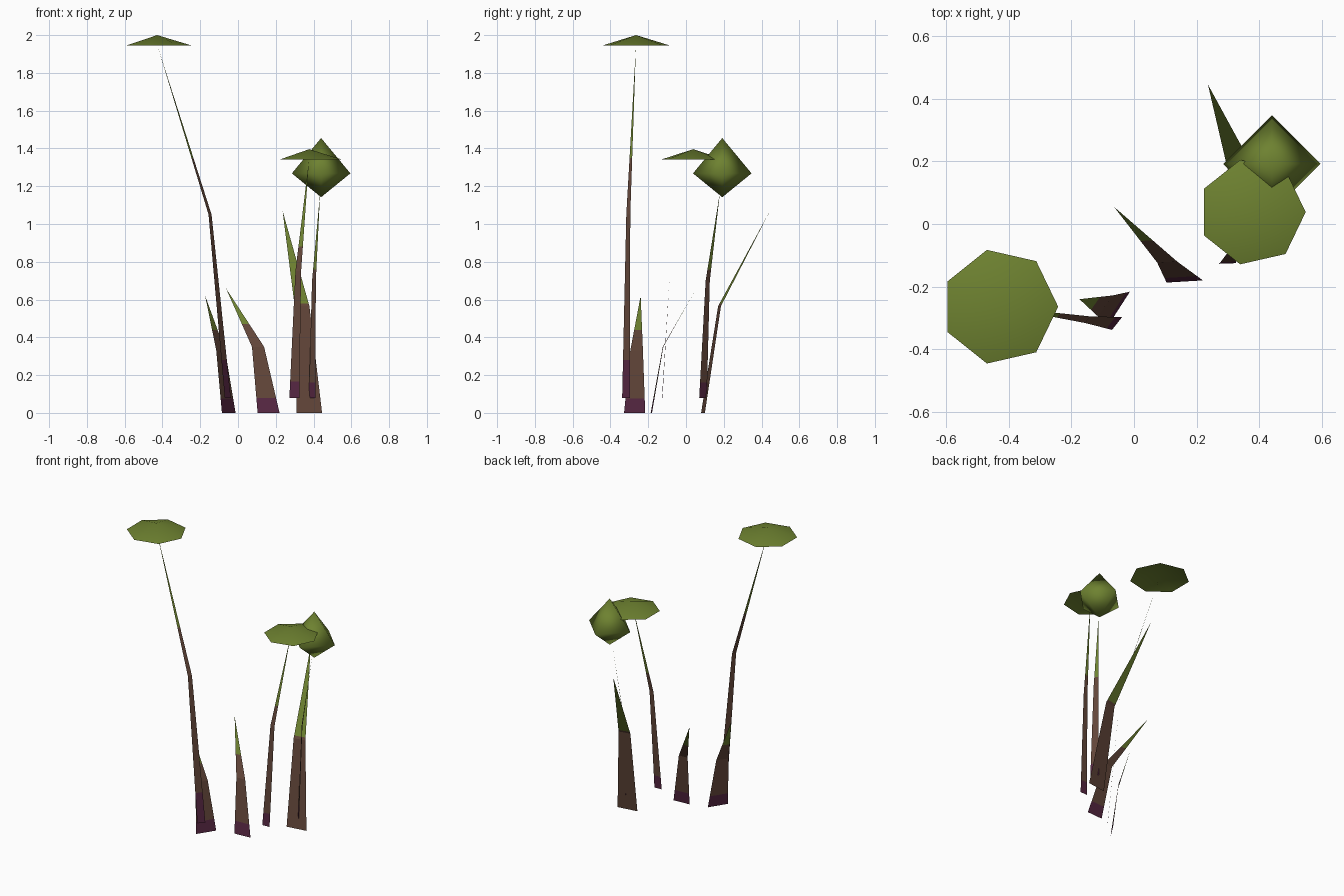
import bpy, bmesh, math

if "Cube" in bpy.data.objects:
    bpy.data.objects.remove(bpy.data.objects["Cube"])


def material(name, rgb):
    m = bpy.data.materials.new(name)
    m.diffuse_color = (*rgb, 1.0)
    m.use_nodes = True
    m.node_tree.nodes["Principled BSDF"].inputs["Base Color"].default_value = m.diffuse_color
    return m


PURPLE = material("root purple", (0.093, 0.020, 0.054))
BROWN = material("stalk brown", (0.122, 0.061, 0.041))
GREEN = material("leaf green", (0.155, 0.222, 0.030))


def finish(bm, name, mats, smooth=False):
    me = bpy.data.meshes.new(name)
    bm.to_mesh(me)
    bm.free()
    for m in mats:
        me.materials.append(m)
    for p in me.polygons:
        p.use_smooth = smooth
    ob = bpy.data.objects.new(name, me)
    bpy.context.collection.objects.link(ob)
    return ob


def blade(name, base, bend, tip, purple_top, green_from):
    """Flat bent strip ending in a point, banded by height."""
    bm = bmesh.new()
    b0, b1 = (bm.verts.new(p) for p in base)
    k0, k1 = (bm.verts.new(p) for p in bend)
    t = bm.verts.new(tip)
    bm.faces.new((b0, b1, k1, k0))
    bm.faces.new((k0, k1, t))
    for z in (purple_top, green_from):
        bmesh.ops.bisect_plane(bm, geom=bm.verts[:] + bm.edges[:] + bm.faces[:],
                               plane_co=(0, 0, z), plane_no=(0, 0, 1), dist=1e-5)
    for f in bm.faces:
        z = f.calc_center_median().z
        f.material_index = 0 if z < purple_top else 1 if z < green_from else 2
    return finish(bm, name, (PURPLE, BROWN, GREEN))


def cap(name, x, y, z, radius, height, sides=7):
    """Shallow umbrella-shaped cap."""
    bm = bmesh.new()
    rim = [bm.verts.new((x + radius * math.cos(2 * math.pi * i / sides),
                         y + radius * math.sin(2 * math.pi * i / sides), z))
           for i in range(sides)]
    top = bm.verts.new((x, y, z + height))
    for i in range(sides):
        bm.faces.new((rim[i], rim[(i + 1) % sides], top))
    return finish(bm, name, (GREEN,), True)


def bud(name, x, y, z, radius, up, down):
    """Four-sided double pyramid."""
    bm = bmesh.new()
    ring = [bm.verts.new((x + radius * math.cos(math.pi / 2 * i),
                          y + radius * math.sin(math.pi / 2 * i), z)) for i in range(4)]
    top, low = bm.verts.new((x, y, z + up)), bm.verts.new((x, y, z - down))
    for i in range(4):
        a, b = ring[i], ring[(i + 1) % 4]
        bm.faces.new((a, b, top))
        bm.faces.new((b, a, low))
    return finish(bm, name, (GREEN,), True)


# Stems carrying the caps and the bud
blade("tall_stem", ((-0.07, -0.338, 0.08), (-0.038, -0.297, 0.08)),
      ((-0.156, -0.316, 1.05), (-0.14, -0.295, 1.05)), (-0.425, -0.265, 1.94), 0.28, 1.35)
blade("middle_stem", ((0.272, -0.127, 0.08), (0.325, -0.125, 0.08)),
      ((0.304, -0.085, 0.75), (0.334, -0.085, 0.75)), (0.376, 0.03, 1.34), 0.165, 0.88)
blade("bud_stem", ((0.375, 0.11, 0.08), (0.41, 0.07, 0.08)),
      ((0.392, 0.126, 0.70), (0.412, 0.104, 0.70)), (0.435, 0.18, 1.17), 0.16, 0.76)

# Ground leaves
blade("left_leaf", ((-0.085, -0.328, 0), (-0.013, -0.216, 0)),
      ((-0.115, -0.295, 0.33), (-0.068, -0.228, 0.33)), (-0.174, -0.24, 0.62), 0.077, 0.44)
blade("centre_leaf", ((0.104, -0.187, 0), (0.22, -0.18, 0)),
      ((0.074, -0.123, 0.35), (0.138, -0.12, 0.35)), (-0.064, 0.055, 0.66), 0.08, 0.47)
blade("right_leaf", ((0.31, 0.08, 0), (0.445, 0.10, 0)),
      ((0.30, 0.17, 0.565), (0.378, 0.185, 0.565)), (0.236, 0.445, 1.07), -0.01, 0.58)

# Caps and bud
cap("tall_cap", -0.428, -0.264, 1.944, 0.186, 0.056)
cap("middle_cap", 0.377, 0.038, 1.342, 0.171, 0.054)
bud("bud", 0.44, 0.192, 1.268, 0.155, 0.187, 0.126)
